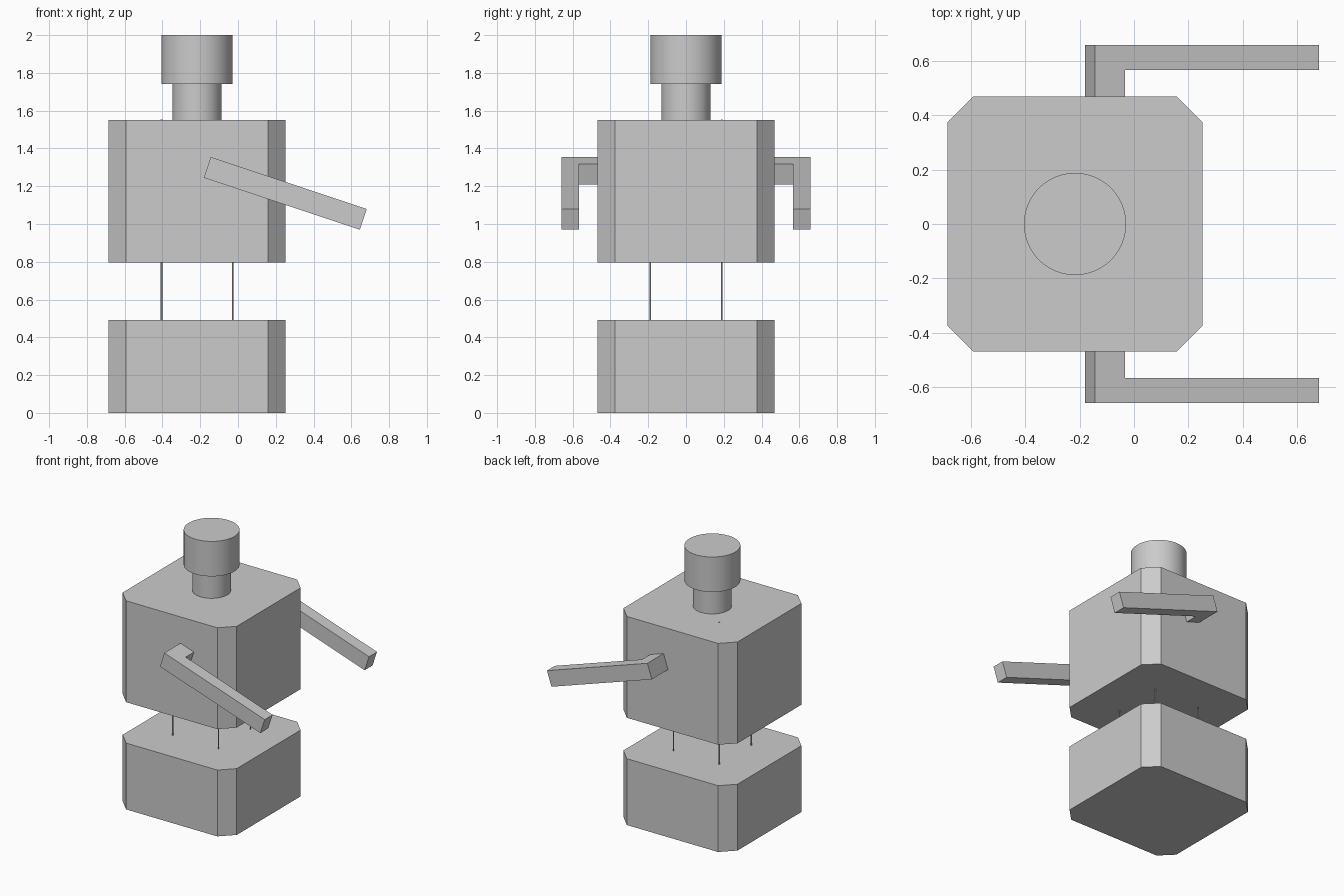
import bpy, bmesh, math
from mathutils import Matrix, Vector

cube = bpy.data.objects.get("Cube")
if cube:
    bpy.data.objects.remove(cube, do_unlink=True)

grey = bpy.data.materials.new("plain_grey")
grey.use_nodes = True
colour = (0.6, 0.6, 0.6, 1)
grey.diffuse_color = colour
grey.node_tree.nodes["Principled BSDF"].inputs["Base Color"].default_value = colour

CX = -0.217      # axis of body, neck and head
HALF = 0.469     # half width of the body blocks
CUT = 0.094      # corner chamfer
ROD = 0.188      # rod offset from the axis, also the head radius


def finish(name, bm):
    bmesh.ops.recalc_face_normals(bm, faces=bm.faces)
    mesh = bpy.data.meshes.new(name)
    bm.to_mesh(mesh)
    bm.free()
    mesh.materials.append(grey)
    obj = bpy.data.objects.new(name, mesh)
    bpy.context.collection.objects.link(obj)
    return obj


def prism(name, points, direction):
    """Extrude a closed outline of points along a direction."""
    bm = bmesh.new()
    face = bm.faces.new([bm.verts.new(p) for p in points])
    ext = bmesh.ops.extrude_face_region(bm, geom=[face], use_keep_orig=True)
    verts = [v for v in ext["geom"] if isinstance(v, bmesh.types.BMVert)]
    bmesh.ops.translate(bm, verts=verts, vec=direction)
    return finish(name, bm)


def cylinder(name, x, y, radius, z0, z1, segments):
    bm = bmesh.new()
    bmesh.ops.create_cone(bm, cap_ends=True, segments=segments,
                          radius1=radius, radius2=radius, depth=z1 - z0,
                          matrix=Matrix.Translation((x, y, (z0 + z1) / 2)))
    obj = finish(name, bm)
    bpy.ops.object.select_all(action="DESELECT")
    obj.select_set(True)
    bpy.context.view_layer.objects.active = obj
    bpy.ops.object.shade_smooth_by_angle(angle=math.radians(40))
    return obj


def block(name, z0, z1):
    """Square block with chamfered upright corners."""
    inner = HALF - CUT
    outline = []
    for sx, sy in ((1, 1), (-1, 1), (-1, -1), (1, -1)):
        pair = [(sx * HALF, sy * inner), (sx * inner, sy * HALF)]
        outline += pair if sx * sy > 0 else pair[::-1]
    prism(name, [(CX + x, y, z0) for x, y in outline], (0, 0, z1 - z0))


# Body blocks
block("base_block", 0, 0.493)
block("torso_block", 0.797, 1.55)

# Neck and head
cylinder("neck", CX, 0, 0.13, 1.55, 1.74, 64)
cylinder("head", CX, 0, ROD, 1.74, 2.0, 64)

# Thin rods joining the blocks; the back right one reaches through the torso
for sx, side in ((-1, "right"), (1, "left")):
    for sy, end in ((-1, "front"), (1, "back")):
        top = 1.552 if (sx, sy) == (-1, 1) else 0.85
        cylinder(f"{end}_{side}_rod", CX + sx * ROD, sy * ROD, 0.004, 0.45, top, 12)

# L-shaped arms, sloping down towards +x
slope = math.atan2(1, 3)
along = Vector((math.cos(slope), 0, -math.sin(slope)))
down = Vector((-math.sin(slope), 0, -math.cos(slope)))
shoulder = Vector((-0.144, 0, 1.355))
THICK = 0.116
outline = [(0, 0.45), (THICK, 0.45), (THICK, 0.566),
           (0.87, 0.566), (0.87, 0.659), (0, 0.659)]
for sy, end in ((-1, "front"), (1, "back")):
    points = [shoulder + along * a + Vector((0, sy * y, 0)) for a, y in outline]
    prism(f"{end}_arm", points, down * THICK)
